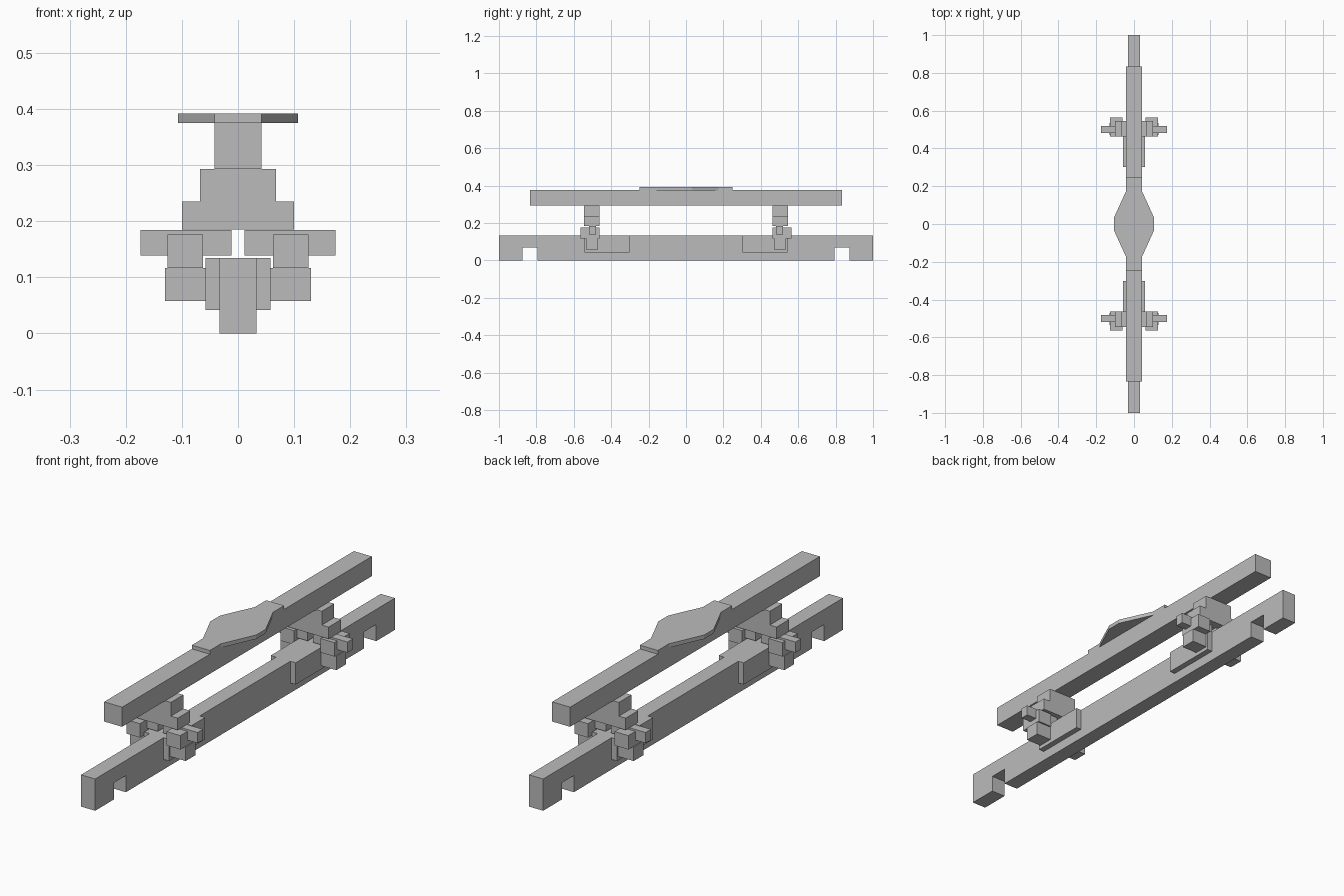
import bpy
import bmesh
from mathutils import Vector

if "Cube" in bpy.data.objects:
    bpy.data.objects.remove(bpy.data.objects["Cube"], do_unlink=True)

# Single grey finish
grey = bpy.data.materials.new("plain_grey")
grey.use_nodes = True
colour = (0.5, 0.5, 0.5, 1)
grey.diffuse_color = colour
grey.node_tree.nodes["Principled BSDF"].inputs["Base Color"].default_value = colour


def prism(name, outline, depth):
    """Extrude a closed outline of points along the depth vector."""
    bm = bmesh.new()
    face = bm.faces.new([bm.verts.new(p) for p in outline])
    grown = bmesh.ops.extrude_face_region(bm, geom=[face], use_keep_orig=True)
    moved = [v for v in grown["geom"] if isinstance(v, bmesh.types.BMVert)]
    bmesh.ops.translate(bm, verts=moved, vec=Vector(depth))
    bmesh.ops.recalc_face_normals(bm, faces=bm.faces)
    mesh = bpy.data.meshes.new(name)
    bm.to_mesh(mesh)
    bm.free()
    mesh.materials.append(grey)
    obj = bpy.data.objects.new(name, mesh)
    bpy.context.collection.objects.link(obj)
    return obj


def box(name, x, y, z, mirror=(False, False)):
    """Box from ranges, optionally mirrored across x = 0 and y = 0."""
    outline = [(x[0], y[0], z[0]), (x[1], y[0], z[0]),
               (x[1], y[1], z[0]), (x[0], y[1], z[0])]
    obj = prism(name, outline, (0, 0, z[1] - z[0]))
    if any(mirror):
        mod = obj.modifiers.new("Mirror", "MIRROR")
        mod.use_axis = (mirror[0], mirror[1], False)
        mod.use_mirror_merge = False
    return obj


# Lower beam with a notch under each end
half = [(1, 0.134), (1, 0), (0.875, 0), (0.875, 0.07), (0.795, 0.07), (0.795, 0)]
side = half + [(-y, z) for y, z in reversed(half)]
prism("lower_beam", [(-0.033, y, z) for y, z in side], (0.066, 0, 0))

# Upper beam
box("upper_beam", (-0.042, 0.042), (-0.833, 0.833), (0.293, 0.376))

# Flared pad on top of the upper beam
edge = [(0.042, -0.248), (0.042, -0.174), (0.107, -0.032),
        (0.107, 0.032), (0.042, 0.174), (0.042, 0.248)]
pad = edge + [(-x, y) for x, y in reversed(edge)]
prism("seat_pad", [(x, y, 0.375) for x, y in pad], (0, 0, 0.017))

# Stepped brackets under the upper beam
ends = (False, True)
box("bracket_top", (-0.068, 0.068), (0.462, 0.545), (0.235, 0.293), ends)
box("bracket_base", (-0.1, 0.1), (0.462, 0.545), (0.185, 0.235), ends)

# Side plates, blocks and pegs at all four corners
corners = (True, True)
box("side_plate", (0.033, 0.058), (0.302, 0.543), (0.042, 0.134), corners)
box("lower_block", (0.04, 0.13), (0.47, 0.535), (0.058, 0.117), corners)
box("upper_block", (0.062, 0.126), (0.463, 0.565), (0.117, 0.176), corners)
box("peg", (0.012, 0.174), (0.482, 0.518), (0.139, 0.184), corners)
